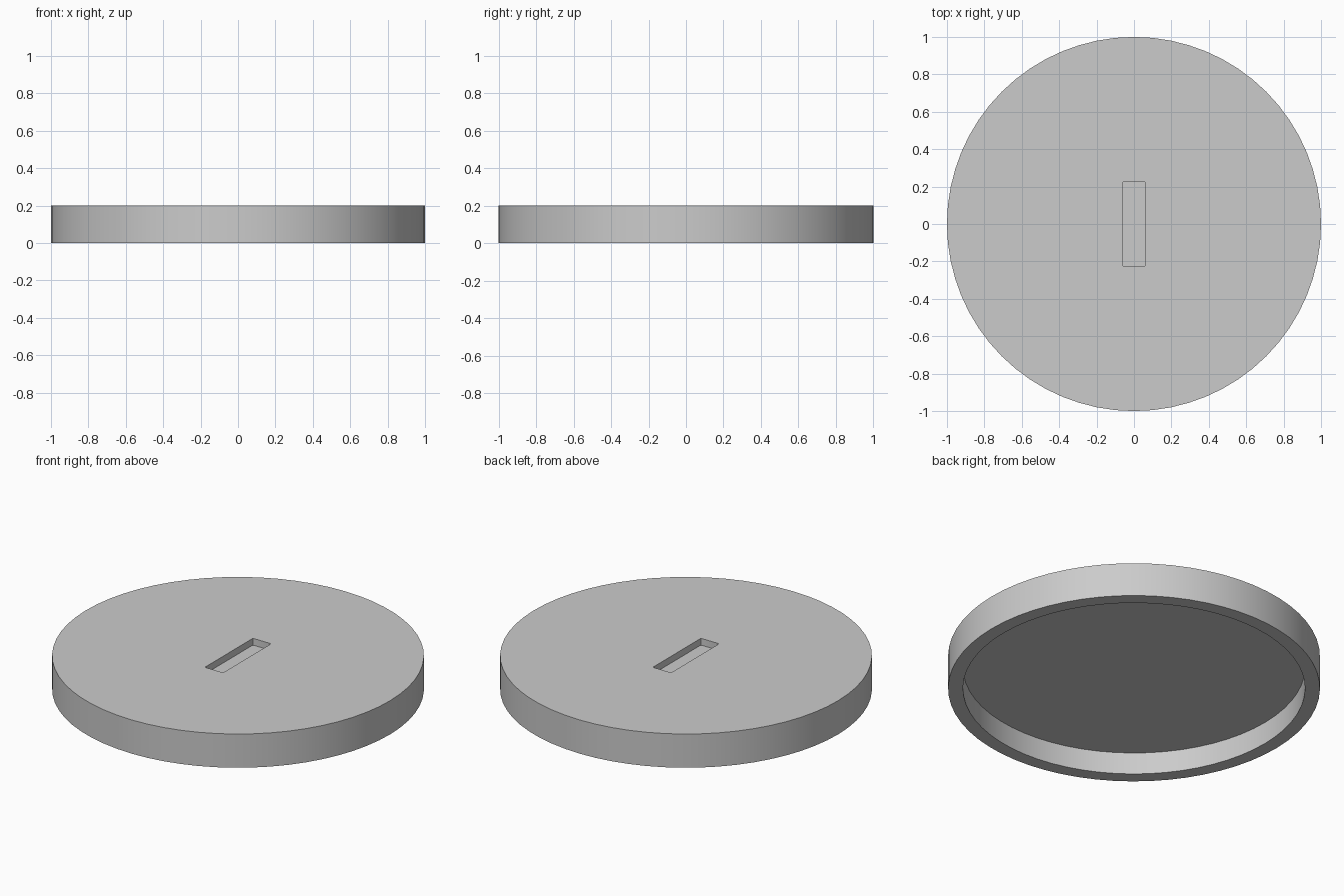
import bpy
import bmesh
from mathutils import Matrix

if "Cube" in bpy.data.objects:
    bpy.data.objects.remove(bpy.data.objects["Cube"], do_unlink=True)

RADIUS, HEIGHT, SEGMENTS = 1.0, 0.2, 64
INNER_RADIUS, HOLLOW_DEPTH = 0.92, 0.13
SLOT_SIZE, SLOT_DEPTH = (0.12, 0.45), 0.04

grey = bpy.data.materials.new("plain grey")
grey.use_nodes = True
colour = (0.6, 0.6, 0.6, 1)
grey.diffuse_color = colour
grey.node_tree.nodes["Principled BSDF"].inputs["Base Color"].default_value = colour


def make_object(name, bm):
    mesh = bpy.data.meshes.new(name)
    bm.to_mesh(mesh)
    bm.free()
    mesh.materials.append(grey)
    obj = bpy.data.objects.new(name, mesh)
    bpy.context.collection.objects.link(obj)
    return obj


# Round base: rings from the top edge, down the side, under the rim, up into the hollow
bm = bmesh.new()
profile = [(RADIUS, HEIGHT), (RADIUS, 0), (INNER_RADIUS, 0), (INNER_RADIUS, HOLLOW_DEPTH)]
rings = []
for radius, z in profile:
    ring = bmesh.ops.create_circle(bm, segments=SEGMENTS, radius=radius,
                                   matrix=Matrix.Translation((0, 0, z)))
    rings.append(ring["verts"])
for upper, lower in zip(rings, rings[1:]):
    for i in range(SEGMENTS):
        j = (i + 1) % SEGMENTS
        bm.faces.new((upper[i], lower[i], lower[j], upper[j]))
bm.faces.new(rings[0])
bm.faces.new(rings[-1])
bmesh.ops.recalc_face_normals(bm, faces=bm.faces)
base = make_object("round_base", bm)

# Slot cutter, lightly rounded at its upright corners
bm = bmesh.new()
bmesh.ops.create_cube(bm, size=1, matrix=Matrix.Translation((0, 0, HEIGHT))
                      @ Matrix.Diagonal((*SLOT_SIZE, 2 * SLOT_DEPTH, 1)))
upright = [e for e in bm.edges if abs(e.verts[0].co.z - e.verts[1].co.z) > SLOT_DEPTH]
bmesh.ops.bevel(bm, geom=upright, offset=0.006, segments=2, profile=0.5, affect='EDGES')
cutter = make_object("slot_cutter", bm)
cutter.hide_render = True

# Cut the slot into the top, then drop the cutter
cut = base.modifiers.new("slot", 'BOOLEAN')
cut.operation = 'DIFFERENCE'
cut.solver = 'EXACT'
cut.object = cutter
bpy.ops.object.select_all(action='DESELECT')
base.select_set(True)
bpy.context.view_layer.objects.active = base
bpy.ops.object.modifier_apply(modifier=cut.name)
bpy.data.objects.remove(cutter, do_unlink=True)

bpy.ops.object.shade_smooth_by_angle()
